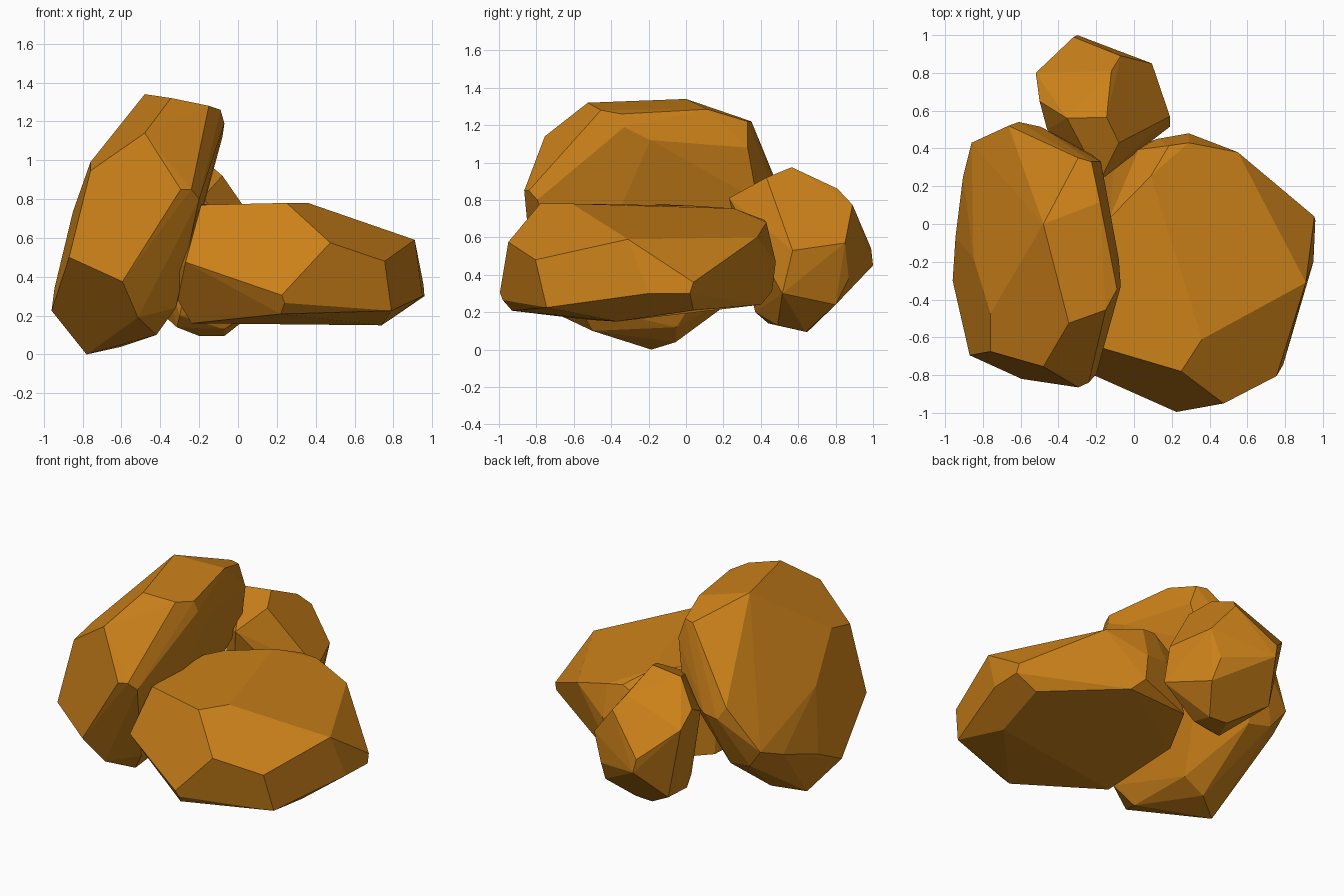
import bpy, bmesh, math

mat = bpy.data.materials.new("amber_stone")
mat.diffuse_color = (0.6, 0.22, 0.01, 1)


def rock(name, corners):
    """Faceted boulder: convex hull of its corner points, near-flat facets merged."""
    bm = bmesh.new()
    for c in corners:
        bm.verts.new(c)
    bmesh.ops.convex_hull(bm, input=bm.verts[:])
    loose = [v for v in bm.verts if not v.link_faces]
    bmesh.ops.delete(bm, geom=loose, context='VERTS')
    bmesh.ops.dissolve_limit(bm, angle_limit=math.radians(4),
                             verts=bm.verts[:], edges=bm.edges[:])
    bmesh.ops.recalc_face_normals(bm, faces=bm.faces[:])
    me = bpy.data.meshes.new(name)
    bm.to_mesh(me)
    bm.free()
    me.materials.append(mat)
    ob = bpy.data.objects.new(name, me)
    bpy.context.collection.objects.link(ob)
    return ob


# Tall leaning boulder on the left
rock("tall_boulder", [
    # crown
    (-.48, 0, 1.34), (-.345, -.525, 1.32), (-.15, -.455, 1.28), (-.09, -.345, 1.26),
    (-.07, -.33, 1.19), (-.18, .115, 1.285), (-.295, .35, 1.22), (-.225, .33, 1.22),
    (-.175, .33, 1.08), (-.08, -.19, 1.12),
    # shoulders
    (-.48, -.755, 1.14), (-.76, -.675, .945), (-.76, -.475, .99), (-.85, -.18, .735),
    (-.295, -.865, .85), (-.24, -.84, .85), (-.2, -.795, .8),
    # back
    (-.665, .52, .805), (-.61, .54, .72), (-.495, .515, .72), (-.86, .43, .52),
    (-.905, .25, .45), (-.24, .38, .8), (-.76, .4, .39), (-.6, .38, .36),
    # foot
    (-.87, -.695, .5), (-.96, -.3, .225), (-.945, -.07, .34), (-.595, -.82, .375),
    (-.515, -.69, .19), (-.32, -.58, .24), (-.42, -.5, .1), (-.78, -.185, 0),
    (-.6, -.055, .04), (-.45, -.05, .12),
])

# Broad low boulder on the right
rock("broad_boulder", [
    # top
    (.25, -.78, .78), (.36, -.61, .78), (-.19, -.65, .77), (-.19, -.1, .775),
    (-.13, .03, .77), (.09, .255, .755), (.185, .415, .695), (.29, .43, .68),
    (.55, .38, .6), (.91, -.31, .59),
    # front and right rim
    (.475, -.95, .575), (.755, -.805, .48), (.225, -.995, .305), (.24, -.98, .265),
    (.22, -.93, .208), (.79, -.745, .225), (.95, -.2, .3), (.955, .04, .36),
    (.96, .02, .3), (.82, .04, .21),
    # left side
    (-.27, -.775, .475), (-.315, -.62, .41), (-.31, -.57, .28), (-.24, -.53, .16),
    # back and underside
    (.74, -.37, .15), (.025, .395, .6), (.12, .45, .5), (.29, .48, .47),
    (.29, .46, .31), (.36, .4, .24), (-.1, .36, .25), (-.25, .05, .2),
])

# Small boulder at the back
rock("small_boulder", [
    # top
    (-.145, .565, .975), (-.355, .56, .95), (-.12, .81, .86), (-.07, .89, .775),
    (-.08, .43, .92), (-.18, .23, .81),
    # sides
    (-.5, .65, .8), (-.52, .8, .72), (-.46, .5, .72), (-.32, .99, .54), (-.3, 1.0, .45),
    (.095, .85, .57), (.19, .57, .53), (.19, .515, .3), (.03, .87, .38),
    # underside
    (.045, .8, .24), (-.42, .79, .235), (-.2, .65, .095), (-.07, .64, .095),
    (-.07, .49, .13), (-.315, .44, .14), (-.3, .37, .2),
])
